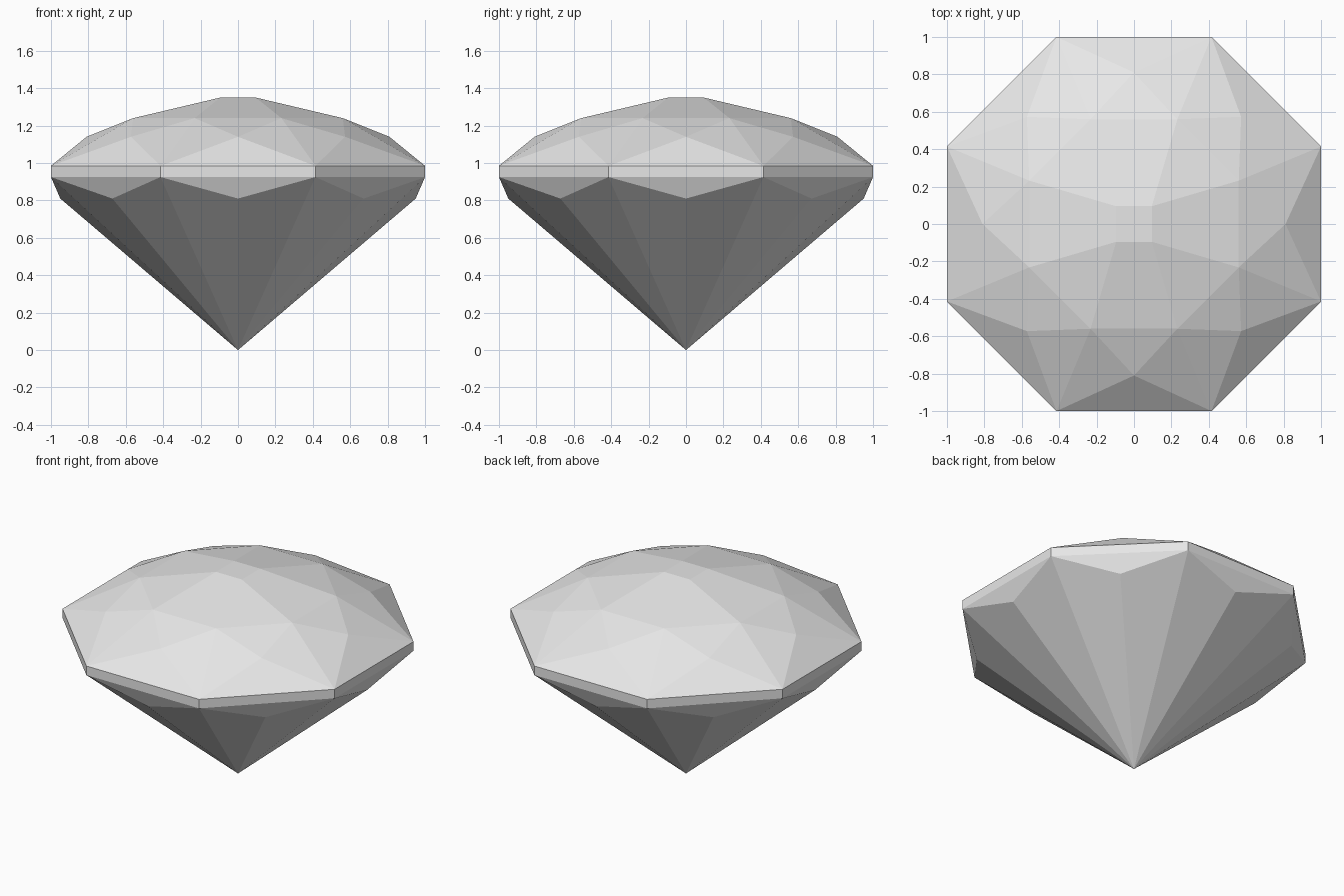
import bpy
import bmesh
from math import cos, sin, pi

cube = bpy.data.objects.get("Cube")
if cube:
    bpy.data.objects.remove(cube, do_unlink=True)

SIDES = 8
STEP = 2 * pi / SIDES

# Pale grey stone
stone = bpy.data.materials.new("pale_grey")
stone.use_nodes = True
grey = (0.8, 0.8, 0.8, 1)
stone.diffuse_color = grey
stone.node_tree.nodes["Principled BSDF"].inputs["Base Color"].default_value = grey

bm = bmesh.new()


def ring(radius, z, turn=0.0, count=SIDES):
    """Regular ring of vertices; turn is a fraction of one step."""
    step = 2 * pi / count
    return [bm.verts.new((radius * cos((i + turn) * step),
                          radius * sin((i + turn) * step), z))
            for i in range(count)]


corner = 1 / cos(STEP / 2)          # girdle flats lie one unit out

tip = bm.verts.new((0, 0, 0))
lower_break = ring(0.95, 0.81)
girdle_low = ring(corner, 0.925, 0.5)
girdle_top = ring(corner, 0.985, 0.5)
crown_break = ring(0.81, 1.14)
crown_star = ring(0.56 * corner, 1.24, 0.5)
table = ring(0.095 * 2 ** 0.5, 1.35, 0.5, 4)

for i in range(SIDES):
    p = i - 1                        # half-step vertex before direction i
    # Pavilion: long facets to the tip, short ones under the girdle
    bm.faces.new((tip, lower_break[i], girdle_low[p]))
    bm.faces.new((tip, girdle_low[i], lower_break[i]))
    bm.faces.new((lower_break[i], girdle_low[i], girdle_low[p]))
    # Girdle band
    bm.faces.new((girdle_low[p], girdle_low[i], girdle_top[i], girdle_top[p]))
    # Crown: lower, side and star facets
    bm.faces.new((girdle_top[p], girdle_top[i], crown_break[i]))
    bm.faces.new((girdle_top[p], crown_break[i], crown_star[p]))
    bm.faces.new((girdle_top[i], crown_star[i], crown_break[i]))
    bm.faces.new((crown_break[i], crown_star[i], crown_star[p]))

# Upper crown slopes up to the small square table
for k in range(4):
    a, b = 2 * k, 2 * k + 1
    bm.faces.new((crown_star[a], crown_star[b], table[k]))
    bm.faces.new((crown_star[a - 1], crown_star[a], table[k], table[k - 1]))
bm.faces.new(table)

bmesh.ops.recalc_face_normals(bm, faces=bm.faces)
mesh = bpy.data.meshes.new("cut_gem")
bm.to_mesh(mesh)
bm.free()
mesh.materials.append(stone)
gem = bpy.data.objects.new("cut_gem", mesh)
bpy.context.collection.objects.link(gem)
